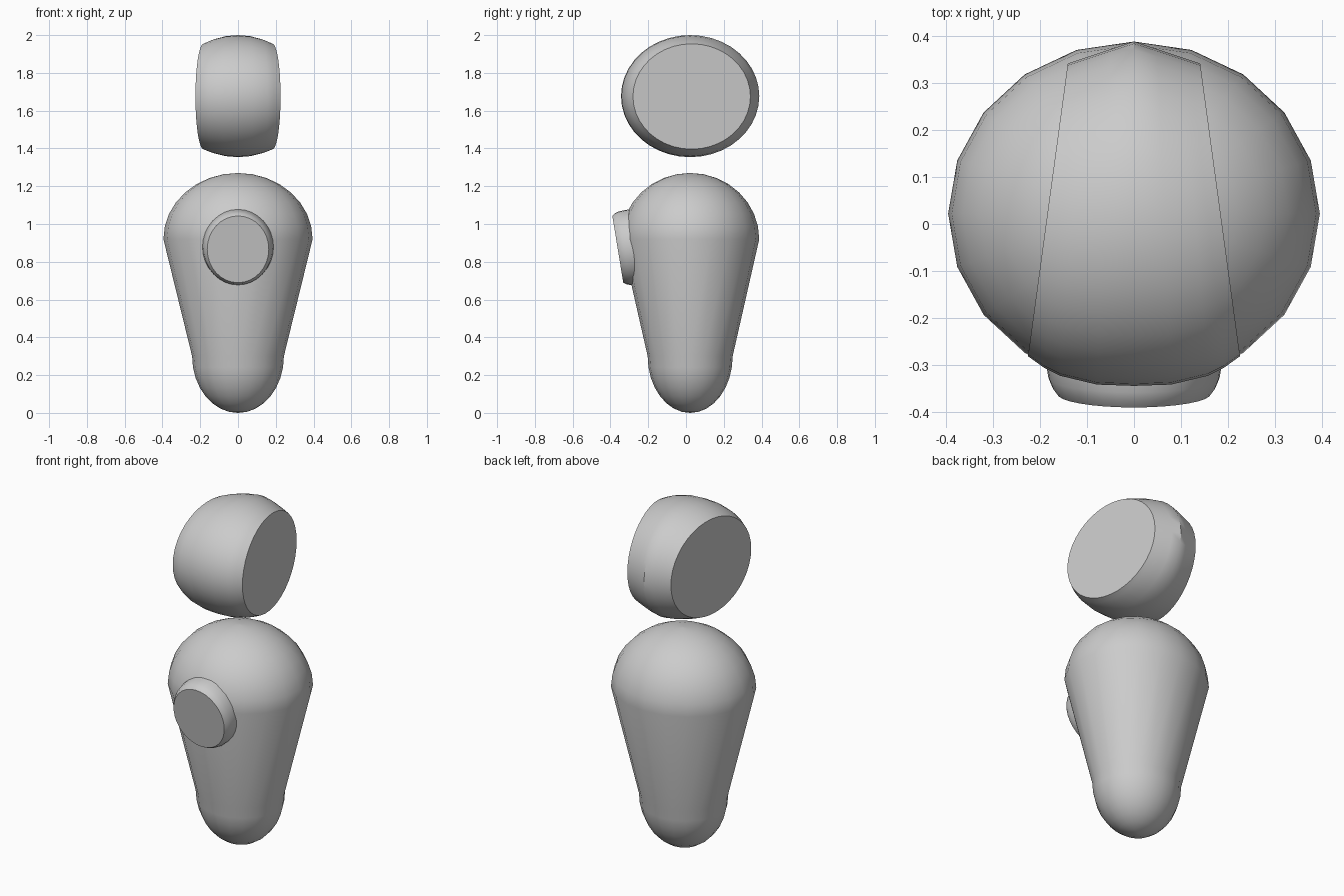
import bpy, bmesh
from math import sin, cos, pi, radians, tau

if "Cube" in bpy.data.objects:
    bpy.data.objects.remove(bpy.data.objects["Cube"])


def loft(name, rings):
    """Skin a list of point rings, closing both ends."""
    bm = bmesh.new()
    loops = [[bm.verts.new(p) for p in ring] for ring in rings]
    n = len(loops[0])
    for a, b in zip(loops, loops[1:]):
        for i in range(n):
            j = (i + 1) % n
            bm.faces.new((a[i], a[j], b[j], b[i]))
    bm.faces.new(loops[0])
    bm.faces.new(loops[-1])
    bmesh.ops.remove_doubles(bm, verts=bm.verts, dist=1e-5)
    bmesh.ops.recalc_face_normals(bm, faces=bm.faces)
    me = bpy.data.meshes.new(name)
    bm.to_mesh(me)
    bm.free()
    ob = bpy.data.objects.new(name, me)
    bpy.context.collection.objects.link(ob)
    bpy.ops.object.select_all(action='DESELECT')
    ob.select_set(True)
    bpy.context.view_layer.objects.active = ob
    bpy.ops.object.shade_smooth_by_angle(angle=radians(35))
    return ob


CY = 0.022  # shared centre line of body and head

# Body: rounded foot, flaring sides, domed top; 20-sided
steps = 8
profile = [(0.243 * sin(k / steps * pi / 2), 0.30 - 0.30 * cos(k / steps * pi / 2))
           for k in range(steps + 1)]
profile += [(0.395 * cos(k / steps * pi / 2), 0.92 + 0.35 * sin(k / steps * pi / 2))
            for k in range(steps + 1)]
profile[0] = (0.002, 0.0)
profile[-1] = (0.002, 1.27)
loft("body", [[(r * cos(tau * i / 20), CY + 0.926 * r * sin(tau * i / 20), z)
               for i in range(20)] for r, z in profile])


# Head: rounded band between two flat side faces that converge to the back
def head_ring(t):
    s, ring = abs(t), []
    for i in range(40):
        c, d = cos(tau * i / 40), sin(tau * i / 40)
        f = s ** (2 - c)  # rounder at the front, straighter at the back
        y0, z0 = CY + 0.366 * c, 1.677 + 0.323 * d
        y1, z1 = 0.03 + 0.311 * c, 1.675 + 0.279 * d
        x1 = 0.183 - 0.136 * (y1 - 0.03)
        ring.append((t * x1, y0 + (y1 - y0) * f, z0 + (z1 - z0) * f))
    return ring


loft("head", [head_ring(t) for t in (-1, -0.85, -0.7, -0.35, 0, 0.35, 0.7, 0.85, 1)])

# Chest disc: tilted plug with a rounded rim, sunk into the body front
disc = [(0, 0.163, 0.179), (0.015, 0.174, 0.19), (0.035, 0.182, 0.197),
        (0.07, 0.188, 0.199), (0.16, 0.188, 0.199)]
tilt = radians(9.3)
loft("chest_disc", [[(rx * cos(tau * i / 32),
                      -0.361 + d * cos(tilt) - rz * sin(tau * i / 32) * sin(tilt),
                      0.866 + d * sin(tilt) + rz * sin(tau * i / 32) * cos(tilt))
                     for i in range(32)] for d, rx, rz in disc])
